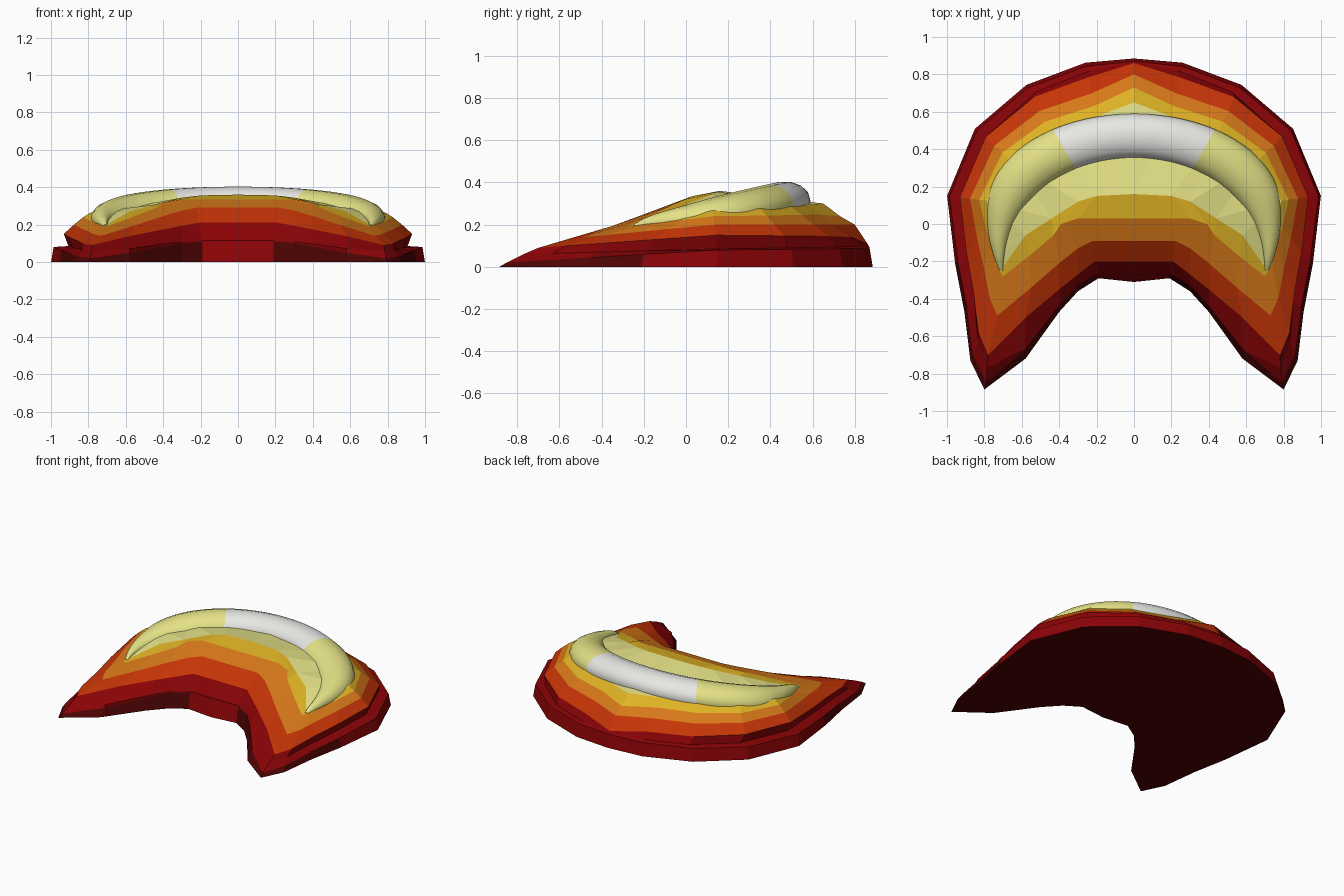
import bpy, bmesh, math

if "Cube" in bpy.data.objects:
    bpy.data.objects.remove(bpy.data.objects["Cube"])

# Colours, from the outer rim to the bright core, then the shadowy base
COLOURS = [("dark_red", (0.255, 0.001, 0.002)), ("red_orange", (0.56, 0.035, 0.002)),
           ("orange", (0.68, 0.19, 0.010)), ("gold", (0.74, 0.45, 0.018)),
           ("pale_yellow", (0.78, 0.76, 0.24)), ("white", (0.83, 0.83, 0.80)),
           ("maroon", (0.075, 0.001, 0.001))]
MATS = []
for name, rgb in COLOURS:
    m = bpy.data.materials.new(name)
    m.diffuse_color = (*rgb, 1)
    m.use_nodes = True
    m.node_tree.nodes["Principled BSDF"].inputs["Base Color"].default_value = m.diffuse_color
    MATS.append(m)


def make_object(name, bm):
    bmesh.ops.recalc_face_normals(bm, faces=bm.faces)
    me = bpy.data.meshes.new(name)
    bm.to_mesh(me)
    bm.free()
    for m in MATS:
        me.materials.append(m)
    ob = bpy.data.objects.new(name, me)
    bpy.context.collection.objects.link(ob)
    return ob


def crescent_ring(peak, a, b, z_arc, z_side, bulge, tip, inner, z_in):
    """Closed crescent outline: back peak, elliptical arc, flank, tip, inner edge."""
    half = [(0, peak[0], peak[1])]
    for deg in (15, 35, 58, 85):
        t = math.radians(deg)
        half.append((a * math.sin(t), 0.08 + b * math.cos(t),
                     z_arc + (z_side - z_arc) * deg / 85))
    sx, sy, sz = half[-1]
    for t, k in ((0.35, 0.6), (0.6, 0.6), (0.85, 1.0)):
        half.append((sx + (tip[0] - sx) * t + bulge * k,
                     sy + (tip[1] - sy) * t, sz + (tip[2] - sz) * t))
    half.append(tip)
    y_in = inner[-1][1]
    for x, y in inner:
        f = min(1, (y - tip[1]) / (y_in - tip[1]))
        half.append((x, y, tip[2] + (z_in - tip[2]) * f))
    return half + [(-x, y, z) for x, y, z in reversed(half[1:-1])]


# Stacked crescent layers, bottom to top
IN0 = [(.58, -.72), (.40, -.47), (.30, -.36), (.19, -.29), (0, -.31)]
IN1 = [(.58, -.67), (.40, -.44), (.30, -.33), (.19, -.265), (0, -.27)]
IN2 = [(.58, -.50), (.40, -.35), (.30, -.27), (.21, -.20), (0, -.20)]
IN3 = [(.55, -.34), (.40, -.21), (.30, -.13), (.22, -.09), (0, -.09)]
IN4 = [(.56, -.17), (.43, -.06), (.39, .00), (.30, .03), (0, .03)]
IN5 = [(.58, -.06), (.44, .03), (.30, .12), (.20, .15), (0, .16)]
rings = [
    crescent_ring((.885, 0), 1.003, .81, 0, 0, .045, (.80, -.885, 0), IN0, 0),
    crescent_ring((.87, .09), .99, .79, .09, .08, .04, (.79, -.85, .02), IN1, .11),
    crescent_ring((.868, .095), .91, .765, .10, .085, .03, (.785, -.77, .06), IN1, .115),
    crescent_ring((.86, .11), .935, .73, .14, .15, .03, (.78, -.70, .09), IN2, .21),
    crescent_ring((.80, .20), .88, .64, .20, .20, .02, (.73, -.49, .14), IN3, .29),
    crescent_ring((.73, .24), .83, .57, .25, .24, .02, (.70, -.28, .19), IN4, .335),
    crescent_ring((.65, .30), .79, .51, .30, .265, .01, (.70, -.23, .20), IN5, .36)]
BAND = [0, 0, 0, 1, 2, 3]

bm = bmesh.new()
loops = [[bm.verts.new(p) for p in r] for r in rings]
n = len(loops[0])
for k, band in enumerate(BAND):
    lo, hi = loops[k], loops[k + 1]
    for i in range(n):
        j = (i + 1) % n
        f = bm.faces.new((lo[i], lo[j], hi[j], hi[i]))
        c = f.calc_center_median()
        # The front part of the base wall is maroon, except at the middle
        f.material_index = 6 if k == 0 and c.y < -.1 and abs(c.x) > .15 else band
bottom = bm.faces.new(loops[0])
bottom.material_index = 6
top = bm.faces.new(loops[-1])
top.material_index = 4
bmesh.ops.triangulate(bm, faces=[bottom, top])
make_object("layered_crescent", bm)

# Bright rounded blade lying on the top layer, white across the middle
SEG, SIDES, WHITE = 24, 14, 7
bm = bmesh.new()
sections = []
for s in range(-SEG, SEG + 1):
    u = abs(s) / SEG
    sign = 1 if s >= 0 else -1
    t, q = math.radians(114 * u), math.radians(90 * u)
    ox, oy = .79 * math.sin(t), .08 + (.51 if t < math.pi / 2 else .8) * math.cos(t)
    ix, iy = .70 * math.sin(q), -.25 + .60 * math.cos(q)
    h = .38 * math.hypot(ox - ix, oy - iy)
    zc = .20 + .205 * max(0, math.cos(q)) ** .7 - h
    ring = []
    for k in range(SIDES):
        w = 2 * math.pi * k / SIDES
        c = (1 + math.cos(w)) / 2
        ring.append(bm.verts.new((sign * (ix + (ox - ix) * c), iy + (oy - iy) * c,
                                  zc + h * math.sin(w))))
    sections.append(ring)
for s in range(2 * SEG):
    colour = 5 if SEG - WHITE <= s < SEG + WHITE else 4
    for k in range(SIDES):
        j = (k + 1) % SIDES
        f = bm.faces.new((sections[s][k], sections[s][j],
                          sections[s + 1][j], sections[s + 1][k]))
        f.material_index = colour
        f.smooth = True
for end in (sections[0], sections[-1]):
    bm.faces.new(end).material_index = 4
make_object("bright_blade", bm)
